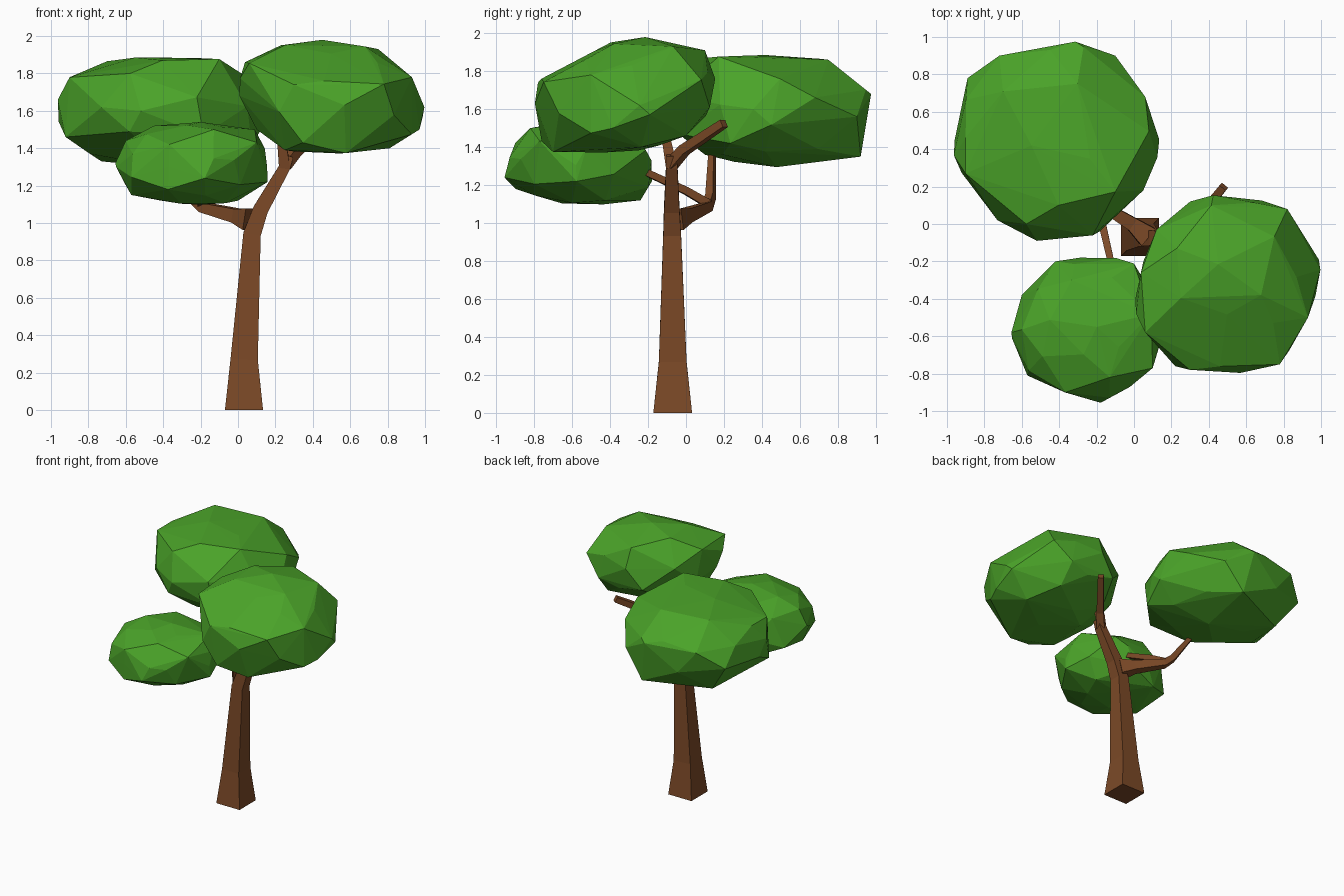
import bpy, bmesh
from mathutils import Vector, Euler

if "Cube" in bpy.data.objects:
    bpy.data.objects.remove(bpy.data.objects["Cube"])


def material(name, rgb):
    m = bpy.data.materials.new(name)
    m.diffuse_color = (*rgb, 1)
    m.use_nodes = True
    m.node_tree.nodes["Principled BSDF"].inputs["Base Color"].default_value = m.diffuse_color
    return m


BARK = material("bark", (0.2, 0.067, 0.02))
LEAF = material("leaf", (0.07, 0.37, 0.022))


def finish(name, bm, mat):
    bmesh.ops.recalc_face_normals(bm, faces=bm.faces)
    me = bpy.data.meshes.new(name)
    bm.to_mesh(me)
    bm.free()
    me.materials.append(mat)
    bpy.context.collection.objects.link(bpy.data.objects.new(name, me))


def limb(name, path):
    """Square tapered tube through (x, y, z, half width) points."""
    pts = [Vector(p[:3]) for p in path]
    bm = bmesh.new()
    rings = []
    u = Vector((1, 0, 0))
    if abs((pts[1] - pts[0]).normalized().z) < 0.9:
        u = (pts[1] - pts[0]).cross(Vector((0, 0, 1)))
    for i, p in enumerate(pts):
        t = Vector()
        if i > 0:
            t += (p - pts[i - 1]).normalized()
        if i < len(pts) - 1:
            t += (pts[i + 1] - p).normalized()
        if p.z == 0:
            t = Vector((0, 0, 1))
        t.normalize()
        u = (u - t * u.dot(t)).normalized()
        v = t.cross(u)
        h = path[i][3]
        rings.append([bm.verts.new(p + h * (a * u + b * v))
                      for a, b in ((-1, -1), (1, -1), (1, 1), (-1, 1))])
    for r, s in zip(rings, rings[1:]):
        for k in range(4):
            bm.faces.new((r[k], r[(k + 1) % 4], s[(k + 1) % 4], s[k]))
    bm.faces.new(rings[0][::-1])
    bm.faces.new(rings[-1])
    finish(name, bm, BARK)


def canopy(name, front, side, top, turn):
    """Low-poly ball shaped by its outlines in xz, yz and xy."""
    spans = [[p[0] for p in front], [p[0] for p in side], [p[1] for p in front]]
    lo = Vector([min(s) for s in spans])
    hi = Vector([max(s) for s in spans])
    mid, half = (lo + hi) / 2, (hi - lo) / 2
    views = []
    for (a, b), outline in (((0, 2), front), ((1, 2), side), ((0, 1), top)):
        pts = [Vector(p) - Vector((mid[a], mid[b])) for p in outline]
        es = []
        for p, q in zip(pts, pts[1:] + pts[:1]):
            n = Vector((q.y - p.y, p.x - q.x))
            es.append(n / n.dot(p))
        views.append((a, b, pts, es))
    bm = bmesh.new()
    bmesh.ops.create_icosphere(bm, subdivisions=2, radius=1,
                               matrix=Euler(turn).to_matrix().to_4x4())
    for v in bm.verts:
        d = Vector([v.co[k] * half[k] for k in range(3)])
        g = sum(max(e.dot(Vector((d[a], d[b]))) for e in es) ** 2
                for a, b, pts, es in views)
        v.co = d / (g / 2) ** 0.5
    # snap the rim vertices of each view onto its outline
    free = set(bm.verts)
    for a, b, pts, es in views:
        for p in pts:
            v = min(free, key=lambda w: ((Vector((w.co[a], w.co[b])) - p).length, w.index))
            v.co[a], v.co[b] = p
            free.discard(v)
    # keep everything inside all outlines
    for _ in range(4):
        for a, b, pts, es in views:
            for v in bm.verts:
                for e in es:
                    over = e.dot(Vector((v.co[a], v.co[b]))) - 1
                    if over > 0:
                        v.co[a] -= e.x * over / e.length_squared
                        v.co[b] -= e.y * over / e.length_squared
    hull = bmesh.new()
    for v in bm.verts:
        hull.verts.new(v.co + mid)
    bm.free()
    bmesh.ops.convex_hull(hull, input=hull.verts[:])
    bmesh.ops.delete(hull, geom=[v for v in hull.verts if not v.link_faces], context='VERTS')
    finish(name, hull, LEAF)


# trunk bending into the right fork
limb("trunk", [(.032, -.07, 0, .102), (.033, -.07, .27, .073), (.075, -.073, .94, .047),
               (.12, -.075, 1.07, .041), (.25, -.075, 1.3, .03), (.27, -.075, 1.36, .027)])
# right fork: bare stub and canopy support
limb("branch_stub", [(.25, -.075, 1.31, .028), (.31, -.01, 1.385, .026), (.48, .2, 1.525, .021)])
limb("right_branch", [(.25, -.075, 1.29, .03), (.235, -.1, 1.42, .024), (.23, -.15, 1.55, .02)])
# left fork
limb("left_branch", [(.07, -.065, 1.02, .058), (-.01, 0, 1.04, .037), (-.19, .11, 1.085, .026),
                     (-.25, .13, 1.14, .022), (-.45, .14, 1.42, .014)])
limb("front_branch", [(-.2, .12, 1.1, .022), (-.17, 0, 1.17, .02), (-.11, -.26, 1.29, .017)])

# leaf canopies
canopy("back_canopy",
       [(-1, 1.66), (-.9, 1.78), (-.7, 1.88), (-.1, 1.9), (.08, 1.76), (.165, 1.6),
        (.1, 1.42), (-.3, 1.28), (-.73, 1.33), (-.93, 1.46)],
       [(-.095, 1.6), (0, 1.8), (.1, 1.87), (.42, 1.9), (.75, 1.86), (.975, 1.68),
        (.92, 1.35), (.36, 1.28), (.1, 1.36), (-.04, 1.47)],
       [(-1, .45), (-.89, .78), (-.72, .9), (-.45, .98), (-.27, .98), (-.1, .9), (.06, .68),
        (.165, .45), (.05, .18), (-.22, -.09), (-.58, -.09), (-.73, .02), (-.92, .27)],
       (.3, .2, .5))
canopy("right_canopy",
       [(-.01, 1.68), (.03, 1.86), (.25, 1.96), (.45, 1.99), (.75, 1.93), (.93, 1.78),
        (1, 1.62), (.97, 1.5), (.81, 1.4), (.45, 1.36), (.25, 1.39), (.1, 1.5)],
       [(-.82, 1.63), (-.8, 1.74), (-.38, 1.96), (-.13, 1.99), (.1, 1.91), (.18, 1.76),
        (.15, 1.61), (0, 1.46), (-.25, 1.37), (-.7, 1.36), (-.76, 1.43)],
       [(-.01, -.48), (.05, -.2), (.12, -.03), (.3, .12), (.52, .18), (.82, .08), (1, -.19),
        (.98, -.5), (.78, -.75), (.46, -.82), (.22, -.76), (.06, -.58)],
       (.1, .4, .2))
canopy("front_canopy",
       [(-.665, 1.3), (-.6, 1.44), (-.45, 1.52), (-.27, 1.55), (.09, 1.5), (.15, 1.4),
        (.16, 1.22), (0, 1.12), (-.2, 1.08), (-.57, 1.15)],
       [(-.97, 1.24), (-.9, 1.42), (-.82, 1.5), (-.55, 1.55), (-.3, 1.5), (-.17, 1.33),
        (-.18, 1.22), (-.24, 1.12), (-.6, 1.08), (-.9, 1.18)],
       [(-.665, -.58), (-.6, -.38), (-.42, -.2), (-.17, -.16), (0, -.21), (.1, -.38),
        (.16, -.58), (.1, -.77), (-.13, -.97), (-.37, -.9), (-.57, -.81)],
       (.5, .1, .9))
